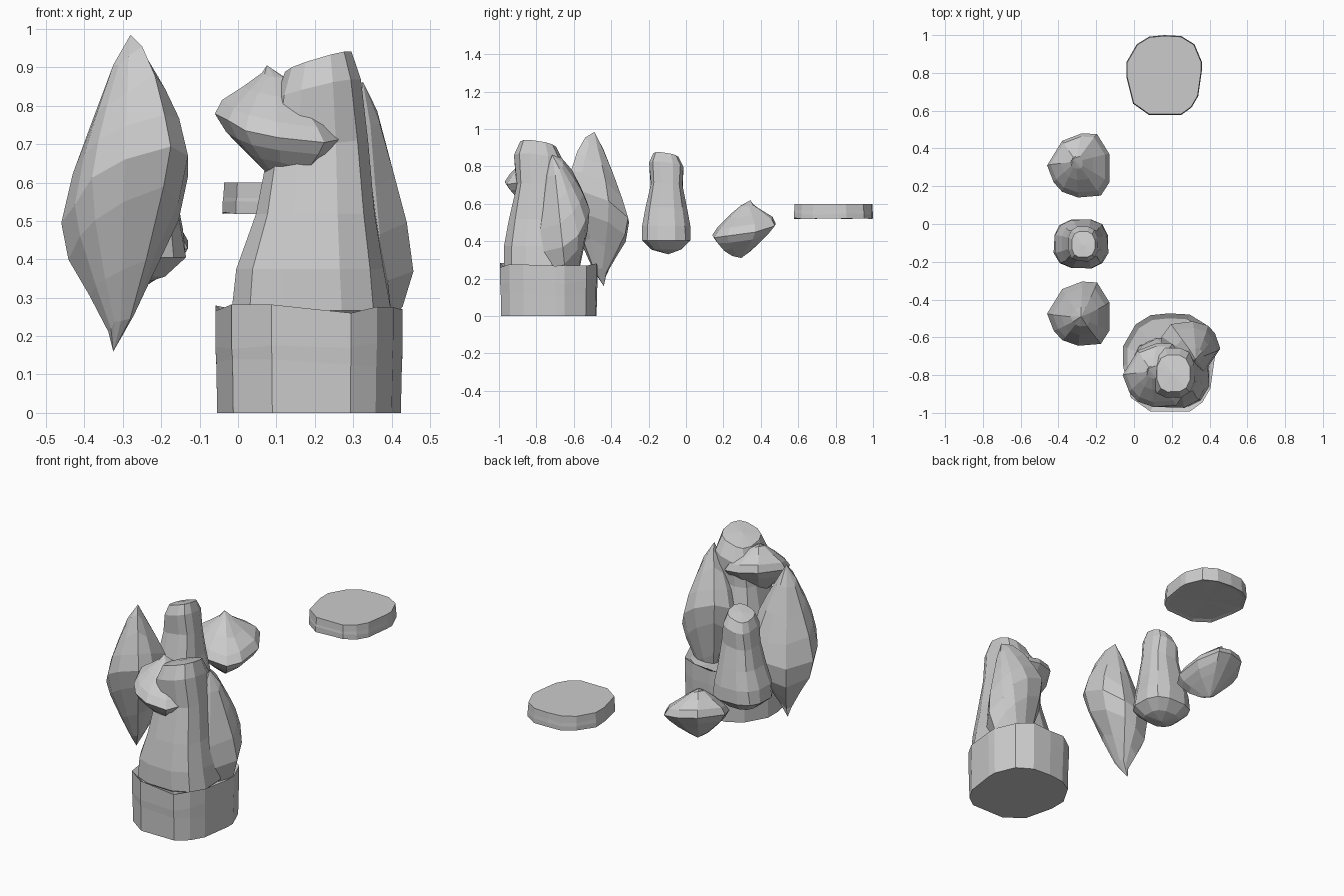
import bpy, bmesh, math, random
from mathutils import Matrix, Vector

if "Cube" in bpy.data.objects:
    bpy.data.objects.remove(bpy.data.objects["Cube"])


def loft(name, rings, bottom, top, matrix):
    """Closed faceted rock: rings of points joined by quads, closed by a point or a flat face."""
    bm = bmesh.new()
    loops = [[bm.verts.new(p) for p in r] for r in rings]
    n = len(loops[0])
    for a, b in zip(loops, loops[1:]):
        for i in range(n):
            j = (i + 1) % n
            bm.faces.new((a[i], a[j], b[j], b[i]))
    for loop, tip in ((loops[0], bottom), (loops[-1], top)):
        if tip is None:
            bm.faces.new(loop)
        else:
            t = bm.verts.new(tip)
            for i in range(n):
                bm.faces.new((loop[i], loop[(i + 1) % n], t))
    bm.transform(matrix)
    bmesh.ops.recalc_face_normals(bm, faces=bm.faces)
    me = bpy.data.meshes.new(name)
    bm.to_mesh(me)
    bm.free()
    ob = bpy.data.objects.new(name, me)
    bpy.context.collection.objects.link(ob)
    return ob


def place(loc, scale=(1, 1, 1), rot=(0, 0, 0)):
    m = Matrix.Translation(loc)
    for ang, ax in zip(rot, "YXZ"):
        m = m @ Matrix.Rotation(ang, 4, ax)
    return m @ Matrix.Diagonal((*scale, 1))


# Double-pointed crystal, unit height, centred on z = 0
CRYSTAL = [(-.165, 0), (-.13, -.09), (-.085, -.14), (0, -.17), (.12, -.16), (.165, -.09),
           (.165, .06), (.10, .165), (.02, .17), (-.085, .13)]


def crystal(name, matrix):
    random.seed(4)
    prof = [(.09, .2), (.22, .52), (.37, .87), (.49, 1), (.63, .84), (.76, .6), (.90, .3)]
    rings = []
    for z, s in prof:
        k = 2 * z - 1
        rings.append([(x * s + .012 * k, y * s - .02 * k,
                       z - .5 + s * (.5 * x - .6 * y) + random.uniform(-.02, .02)) for x, y in CRYSTAL])
    return loft(name, rings, (-.03, .035, -.5), (.015, -.015, .5), matrix)


# Waisted boulder column, in the coordinates of the small one about its own axis
def column(name, matrix):
    random.seed(7)
    prof = [(0, 0, .355, .09, .08), (0, 0, .405, .148, .132), (0, 0, .48, .138, .13),
            (.006, 0, .58, .113, .112), (.01, .002, .70, .093, .088),
            (.01, 0, .80, .080, .096), (.012, -.002, .85, .062, .07)]
    rings = []
    for cx, cy, z, rx, ry in prof:
        ring = []
        for i in range(12):
            a = 2 * math.pi * (i + .5) / 12
            c, s = math.cos(a), math.sin(a)
            x = cx + rx * math.copysign(abs(c) ** .75, c) * random.uniform(.97, 1.03)
            y = cy + ry * math.copysign(abs(s) ** .75, s) * random.uniform(.97, 1.03)
            t = max(0, (z - .6) / .25)
            ring.append((x, y, z + t * (.3 * x - .15 * y)))
        rings.append(ring)
    return loft(name, rings, (.01, .01, .33), (.01, -.005, .86), matrix)


# Round slab, unit height, flat underside and uneven rim
SLAB = [(-.2, -.01), (-.165, -.15), (-.08, -.21), (.09, -.21), (.145, -.17), (.18, -.11), (.2, .03),
        (.2, .07), (.16, .165), (.09, .208), (0, .213), (-.08, .205), (-.145, .165), (-.2, .07)]


def slab(name, matrix):
    random.seed(2)
    prof = [(0, .98, 0), (.45, .99, .06), (.66, 1, .06), (.98, 1, .05), (.93, .9, .02)]
    rings = [[(x * s, y * s, z + random.uniform(-j, j)) for x, y in SLAB] for z, s, j in prof]
    return loft(name, rings, None, (0, 0, .91), matrix)


# Base pedestal and the loose slab, which lies upside down
slab("base_slab", place((.185, -.735, 0), (1.22, 1.23, .275)))
slab("loose_slab", place((.16, .787, .60), (1, 1, -.08)))

# Tall column on the base and the small loose copy
column("tall_column", place((.192, -.787, .16 - .33 * 1.43), (1.43, 1.43, 1.43)))
column("small_column", place((-.28, -.105, 0)))

# Tall crystals: loose one and one leaning on the column
crystal("loose_crystal", place((-.295, -.475, .572), (1, 1, .825)))
crystal("leaning_crystal", place((.30, -.67, .46), (1, 1, .81), (.1, .15, math.pi)))

# Flattened boulders: loose one and one perched on the column
crystal("loose_boulder", place((-.295, .31, .465), (1, 1, -.31)))
crystal("perched_boulder", place((.105, -.80, .75), (1, 1, -.31)))
